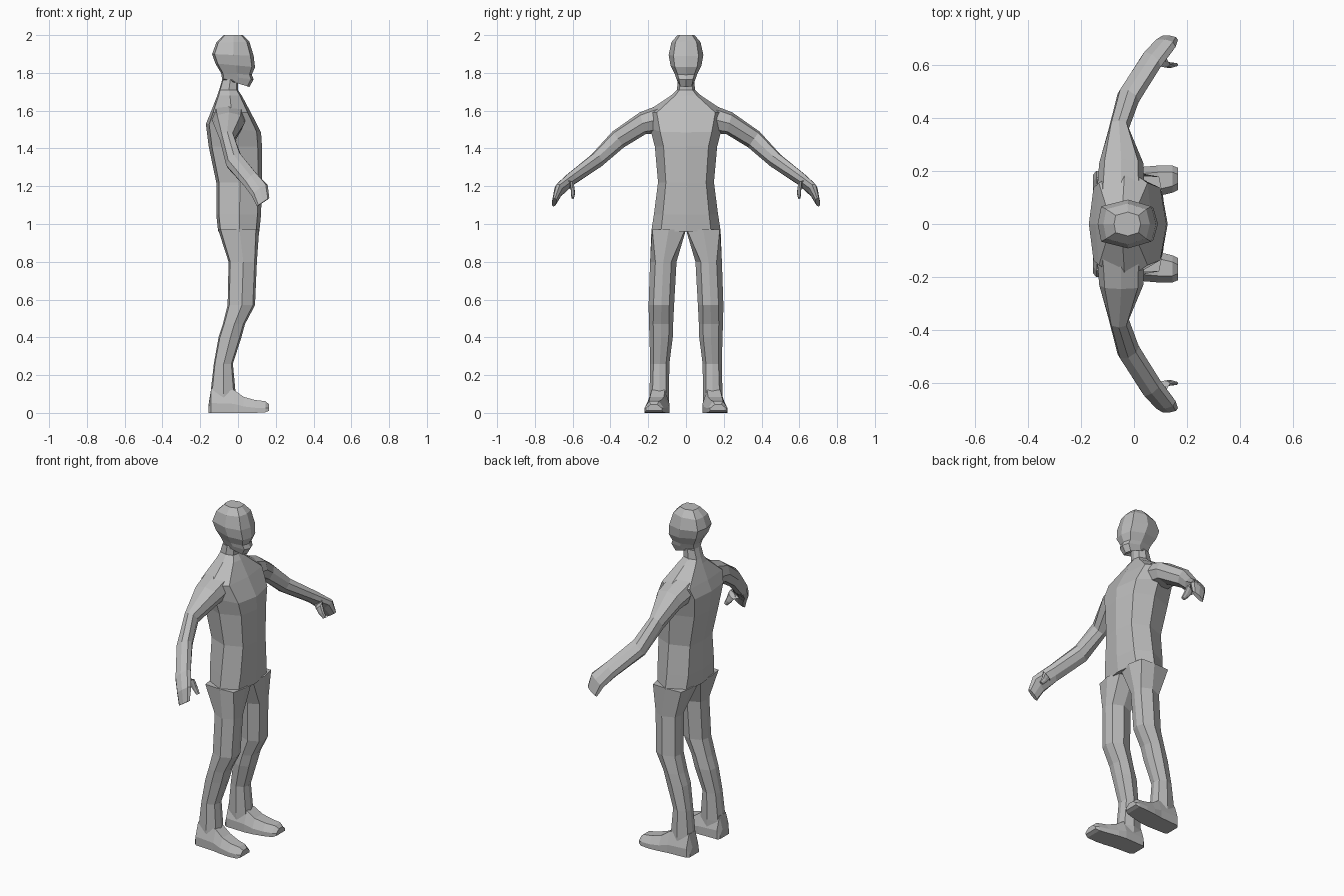
import bpy
import bmesh
from mathutils import Vector

grey = bpy.data.materials.new("plain grey")
grey.diffuse_color = (0.5, 0.5, 0.5, 1)


def loft(name, rings, mirror=False):
    """Skin a list of equal-length point rings, cap both ends."""
    bm = bmesh.new()
    rows = [[bm.verts.new(p) for p in ring] for ring in rings]
    n = len(rows[0])
    for a, b in zip(rows, rows[1:]):
        for i in range(n):
            j = (i + 1) % n
            bm.faces.new((a[i], a[j], b[j], b[i]))
    bm.faces.new(rows[0])
    bm.faces.new(rows[-1])
    bmesh.ops.recalc_face_normals(bm, faces=bm.faces)
    mesh = bpy.data.meshes.new(name)
    bm.to_mesh(mesh)
    bm.free()
    mesh.materials.append(grey)
    obj = bpy.data.objects.new(name, mesh)
    bpy.context.collection.objects.link(obj)
    if mirror:
        mod = obj.modifiers.new("mirror", 'MIRROR')
        mod.use_axis = (False, True, False)
    return obj


def section(xf, zf, xb, zb, y0, y1, k):
    """Eight-sided section, tilted from front (xf, zf) to back (xb, zb)."""
    c, h = (y0 + y1) / 2, (y1 - y0) / 2
    shape = [(1, 0), (.92, k), (.52, 1), (.06, k), (0, 0), (.06, -k), (.52, -1), (.92, -k)]
    return [(xb + (xf - xb) * t, c + h * s, zb + (zf - zb) * t) for t, s in shape]


# Head, neck and torso: front x, front z, back x, back z, half width
body = [
    (.025, 2.0, -.075, 2.0, .045),
    (.06, 1.965, -.115, 1.96, .077),
    (.083, 1.89, -.137, 1.90, .092),
    (.09, 1.83, -.12, 1.85, .082),
    (.073, 1.79, -.09, 1.80, .06),
    (.083, 1.765, -.087, 1.785, .053),
    (.06, 1.725, -.085, 1.772, .042),
    (0, 1.77, -.085, 1.76, .045),
    (0, 1.71, -.10, 1.71, .047),
    (.02, 1.68, -.11, 1.68, .08),
    (.068, 1.59, -.145, 1.59, .215),
    (.122, 1.485, -.17, 1.53, .19),
    (.127, 1.41, -.155, 1.41, .165),
    (.127, 1.22, -.115, 1.22, .148),
    (.122, 1.05, -.115, 1.05, .17),
    (.113, .96, -.105, .96, .184),
]
loft("body", [section(a, b, c, d, -w, w, .72) for a, b, c, d, w in body])

# Legs: z, front x, back x, inner y, outer y, corner width
legs = [
    (.97, .112, -.105, 0, .183, .95),
    (.80, .10, -.05, .05, .19, .6),
    (.57, .09, -.055, .063, .198, .62),
    (.47, .037, -.08, .068, .196, .65),
    (.40, .018, -.103, .07, .193, .65),
    (.26, -.027, -.128, .088, .19, .65),
    (.10, -.012, -.146, .09, .193, .7),
    (.02, 0, -.15, .092, .193, .7),
]
loft("legs", [section(f, z, b, z, i, o, k) for z, f, b, i, o, k in legs], True)

# Feet: x, inner y, outer y, sole z, top z
feet = [
    (-.155, .10, .185, 0, .05),
    (-.142, .09, .2, 0, .13),
    (-.02, .087, .207, 0, .12),
    (.03, .092, .215, 0, .085),
    (.09, .105, .22, 0, .068),
    (.145, .118, .22, .003, .062),
    (.165, .128, .212, .012, .045),
]
loft("feet", [[(x, i, s), (x, o, s), (x, o, s + (t - s) * .4),
               (x, o - .025, t), (x, i + .025, t), (x, i, s + (t - s) * .4)]
              for x, i, o, s, t in feet], True)


def arm_ring(centre, up, front):
    c, u, f = Vector(centre), Vector(up), Vector(front)
    d = .75
    return [c + u * a + f * b for a, b in
            ((1, 0), (d, d), (0, 1), (-d, d), (-1, 0), (-d, -d), (0, -1), (d, -d))]


# Arms and hands: centre, upward half axis, forward half axis
arms = [
    ((-.05, .12, 1.56), (0, .01, .075), (.09, 0, 0)),
    ((-.048, .23, 1.533), (0, .015, .058), (.083, 0, 0)),
    ((-.057, .36, 1.447), (0, .03, .042), (.038, 0, .005)),
    ((-.022, .475, 1.335), (0, .028, .03), (.04, -.015, .025)),
    ((.065, .613, 1.235), (.002, .026, .02), (.035, -.022, .03)),
    ((.115, .674, 1.178), (0, .022, .012), (.042, -.006, .03)),
    ((.133, .698, 1.115), (0, .012, .002), (.033, -.004, .022)),
]
loft("arms", [arm_ring(*r) for r in arms], True)

# Thumbs
thumbs = [
    ((.09, .635, 1.215), (0, .02, .02), (.022, 0, .015)),
    ((.115, .602, 1.205), (0, .012, .014), (.02, 0, .015)),
    ((.135, .598, 1.165), (0, .011, .003), (.016, 0, .008)),
    ((.155, .6, 1.138), (0, .007, .001), (.011, 0, .005)),
]
loft("thumbs", [arm_ring(*r) for r in thumbs], True)
